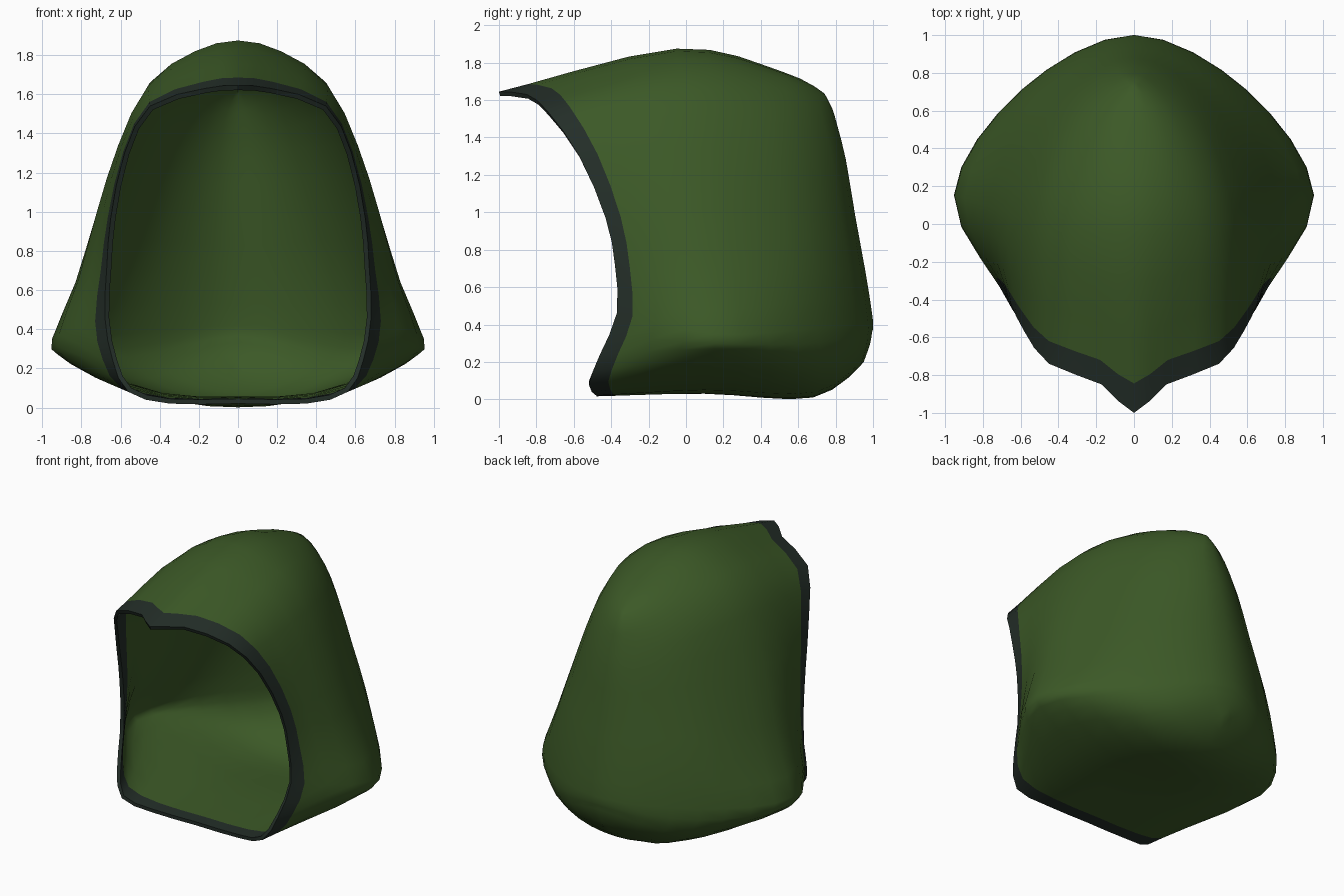
import bpy
import math
from mathutils import Vector

if "Cube" in bpy.data.objects:
    bpy.data.objects.remove(bpy.data.objects["Cube"])


def material(name, rgb):
    m = bpy.data.materials.new(name)
    m.diffuse_color = (*rgb, 1.0)
    m.use_nodes = True
    m.node_tree.nodes["Principled BSDF"].inputs["Base Color"].default_value = m.diffuse_color
    return m


def spline(p0, p1, p2, p3, t):
    """Smooth curve running through p1 and p2."""
    return 0.5 * (2 * p1 + (p2 - p0) * t + (2 * p0 - 5 * p1 + 4 * p2 - p3) * t ** 2
                  + (3 * p1 - p0 - 3 * p2 + p3) * t ** 3)


def flip(p):
    return Vector((-p.x, p.y, p.z))


def refine(half):
    """Smooth a half loop that starts and ends on the centre plane."""
    pts = [Vector(p) for p in half]
    pts = [flip(pts[1])] + pts + [flip(pts[-2])]
    out = []
    for i in range(1, len(pts) - 2):
        for t in (0, 0.5):
            out.append(spline(*pts[i - 1:i + 3], t))
    out.append(pts[-2])
    out[0].x = out[-1].x = 0
    return out


# Half loops on the +x side, each from bottom centre to top centre
opening = [(0, -.48, .02), (.35, -.48, .02), (.56, -.52, .08), (.64, -.46, .24),
           (.68, -.37, .46), (.67, -.38, .72), (.65, -.43, .97), (.58, -.57, 1.3),
           (.45, -.74, 1.54), (.17, -.85, 1.63), (0, -1, 1.645)]
widest = [(0, .1, .03), (.4, .1, .05), (.75, .13, .17), (.92, .15, .27),
          (.95, .15, .35), (.83, .12, .64), (.72, .08, 1.0), (.6, .04, 1.35),
          (.45, 0, 1.66), (.22, -.05, 1.82), (0, -.05, 1.875)]
rear = [(0, .68, .01), (.25, .70, .04), (.46, .72, .13), (.57, .72, .25),
        (.6, .7, .38), (.54, .68, .7), (.46, .64, 1.02), (.38, .6, 1.33),
        (.3, .55, 1.56), (.16, .53, 1.71), (0, .52, 1.75)]
# Centre line of the back, as (y, z)
back_line = [(.95, .2), (.965, .24), (.985, .3), (.995, .36), (1, .42), (.96, .68),
             (.905, .98), (.855, 1.28), (.81, 1.46), (.78, 1.56), (.74, 1.635)]
seam = [(0, y, z) for y, z in back_line]

loops = [refine(h) for h in (opening, widest, rear, seam)]
before = [2 * a - b for a, b in zip(loops[0], loops[1])]
after = [flip(p) for p in loops[2]]
loops = [before] + loops + [after]

# Loft from the opening to the back; the first strip is the trim
steps = [0, .16, .4, .7, 1, 1.25, 1.5, 1.75, 2, 2.25, 2.5, 2.75, 3]
verts, faces = [], []
n = len(loops[0])
for u in steps:
    k = min(int(u), 2)
    for j in range(n):
        p = spline(*(loops[k + d][j] for d in range(4)), u - k)
        if j in (0, n - 1) or u == 3:
            p.x = 0
        verts.append(p)
for i in range(len(steps) - 1):
    for j in range(n - 1):
        a, b = i * n + j, (i + 1) * n + j
        faces.append((a, b, b + 1, a + 1))

mesh = bpy.data.meshes.new("hood")
mesh.from_pydata(verts, [], faces)
hood = bpy.data.objects.new("hood", mesh)
bpy.context.collection.objects.link(hood)
mesh.materials.append(material("green_cloth", (.045, .1, .02)))
mesh.materials.append(material("dark_trim", (.017, .027, .021)))
for f in mesh.polygons:
    f.material_index = 1 if f.index < n - 1 else 0

# Mirror the half and give the cloth a thin wall
mirror = hood.modifiers.new("mirror", 'MIRROR')
mirror.use_clip = True
mirror.merge_threshold = .001
wall = hood.modifiers.new("wall", 'SOLIDIFY')
wall.thickness = .025
wall.offset = -1

bpy.context.view_layer.objects.active = hood
hood.select_set(True)
bpy.ops.object.convert(target='MESH')
bpy.ops.object.shade_smooth_by_angle(angle=math.radians(50))
